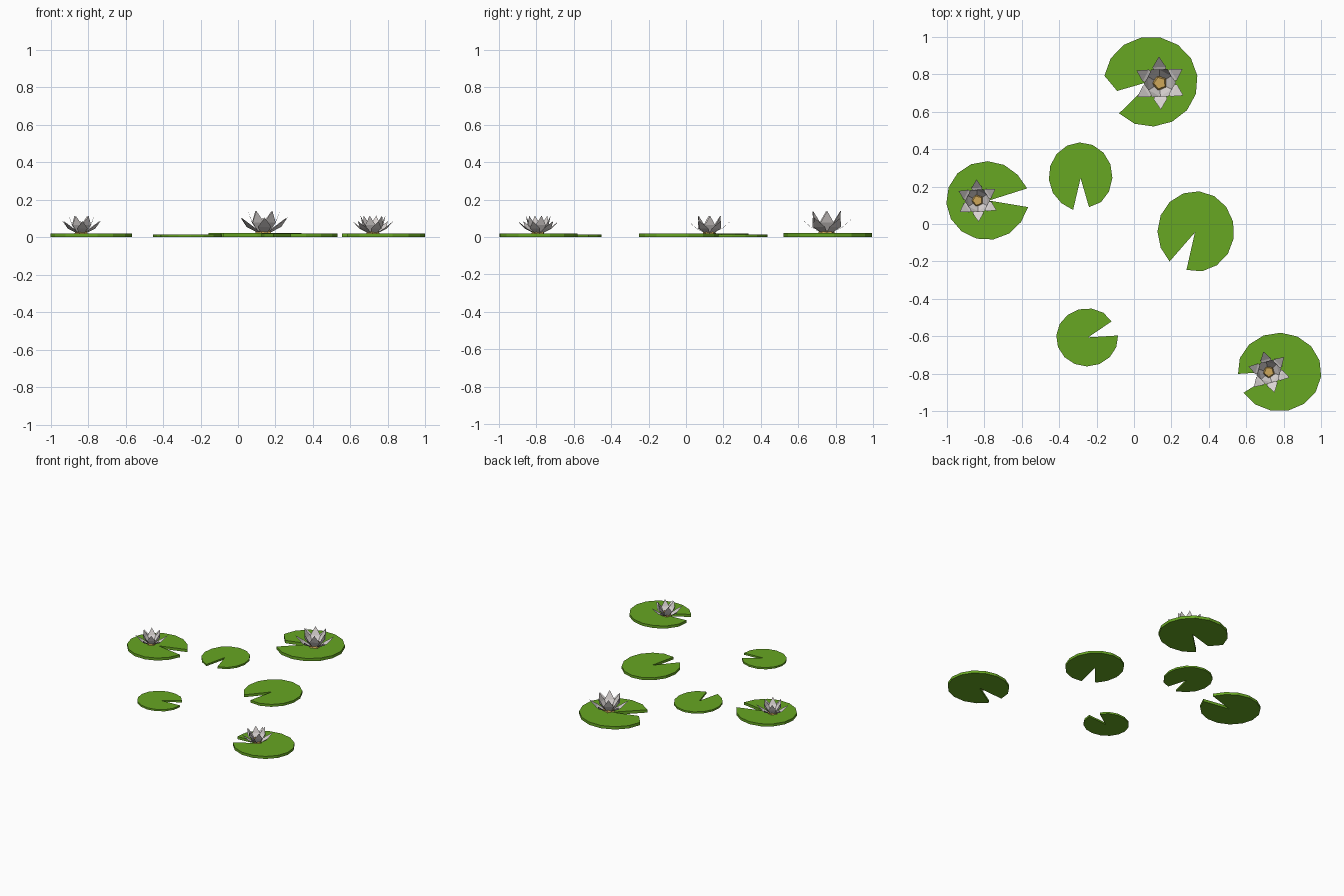
import bpy, bmesh, math
from mathutils import Vector

if "Cube" in bpy.data.objects:
    bpy.data.objects.remove(bpy.data.objects["Cube"])


def material(name, rgb):
    m = bpy.data.materials.new(name)
    m.diffuse_color = (*rgb, 1)
    m.use_nodes = True
    m.node_tree.nodes["Principled BSDF"].inputs["Base Color"].default_value = m.diffuse_color
    return m


GREEN = material("leaf_green", (0.135, 0.385, 0.016))
PETAL = material("petal_white", (0.70, 0.66, 0.65))
GOLD = material("stamen_gold", (0.62, 0.39, 0.10))


def finish(name, bm, mat):
    me = bpy.data.meshes.new(name)
    bm.to_mesh(me)
    bm.free()
    me.materials.append(mat)
    ob = bpy.data.objects.new(name, me)
    bpy.context.collection.objects.link(ob)
    return ob


# Lily pad: faceted ellipse with a wedge notch from its rim to its middle
def pad(name, centre, rx, ry, tip, start, end, height):
    c = Vector(centre)
    a0 = math.atan2((start[1] - c.y) / ry, (start[0] - c.x) / rx)
    a1 = math.atan2((end[1] - c.y) / ry, (end[0] - c.x) / rx)
    while a1 < a0 + math.pi:
        a1 += 2 * math.pi
    n = 14
    rim = [start]
    for i in range(1, n):
        a = a0 + (a1 - a0) * i / n
        rim.append((c.x + rx * math.cos(a), c.y + ry * math.sin(a)))
    outline = rim + [end, tip]
    bm = bmesh.new()
    bottom = bm.faces.new([bm.verts.new((x, y, 0)) for x, y in outline])
    top = bmesh.ops.extrude_face_region(bm, geom=[bottom])["geom"]
    bmesh.ops.translate(bm, vec=(0, 0, height),
                        verts=[g for g in top if isinstance(g, bmesh.types.BMVert)])
    bmesh.ops.recalc_face_normals(bm, faces=bm.faces)
    return finish(name, bm, GREEN)


# Ring of flat pointed petals; profile rows are (radius, height, half width)
def petal_ring(name, centre, z, scale, turn, profile):
    bm = bmesh.new()
    for k in range(6):
        a = math.radians(turn + 60 * k)
        out = Vector((math.cos(a), math.sin(a), 0))
        side = Vector((-out.y, out.x, 0))
        base = Vector((*centre, z))
        rows = []
        for r, h, w in profile:
            p = base + (out * r + Vector((0, 0, h))) * scale
            offs = (-w, w) if w else (0,)
            rows.append([bm.verts.new(p + side * o * scale) for o in offs])
        for lo, hi in zip(rows, rows[1:]):
            bm.faces.new([lo[0]] + hi[:1] + hi[1:] + [lo[1]]).normal_flip()
    return finish(name, bm, PETAL)


# Five-sided tapered flower heart
def heart(name, centre, z, scale, turn):
    bm = bmesh.new()
    bmesh.ops.create_cone(bm, cap_ends=True, segments=5, radius1=0.046 * scale,
                          radius2=0.032 * scale, depth=0.035 * scale)
    ob = finish(name, bm, GOLD)
    ob.location = (*centre, z + 0.0175 * scale)
    ob.rotation_euler.z = math.radians(turn)
    return ob


OUTER = [(0.025, 0.0, 0.016), (0.085, 0.032, 0.036), (0.142, 0.082, 0)]
INNER = [(0.025, 0.0, 0.016), (0.062, 0.055, 0.036), (0.086, 0.118, 0)]


def flower(name, centre, z, scale, turn):
    petal_ring(name + "_outer_petals", centre, z, scale, turn, OUTER)
    petal_ring(name + "_inner_petals", centre, z, scale, turn + 30, INNER)
    heart(name + "_heart", centre, z, scale, turn)


# Six pads: centre, radii, notch tip, rim start, rim end, thickness
pad("back_pad", (.09, .76), .25, .24, (.10, .765), (-.08, .59), (-.09, .71), .022)
pad("middle_pad", (-.285, .255), .17, .18, (-.285, .245), (-.24, .09), (-.325, .075), .014)
pad("left_pad", (-.785, .125), .217, .21, (-.775, .125), (-.57, .19), (-.565, .09), .020)
pad("centre_pad", (.33, -.04), .205, .215, (.325, -.045), (.28, -.245), (.19, -.20), .019)
pad("front_pad", (-.25, -.605), .165, .155, (-.245, -.605), (-.12, -.52), (-.085, -.595), .014)
pad("right_pad", (.775, -.79), .225, .21, (.77, -.785), (.585, -.90), (.555, -.80), .020)

# Three flowers resting on the largest pads
flower("back_flower", (.138, .752), .022, 1.0, 92)
flower("left_flower", (-.835, .125), .020, .80, 93)
flower("right_flower", (.72, -.79), .020, .80, 105)
